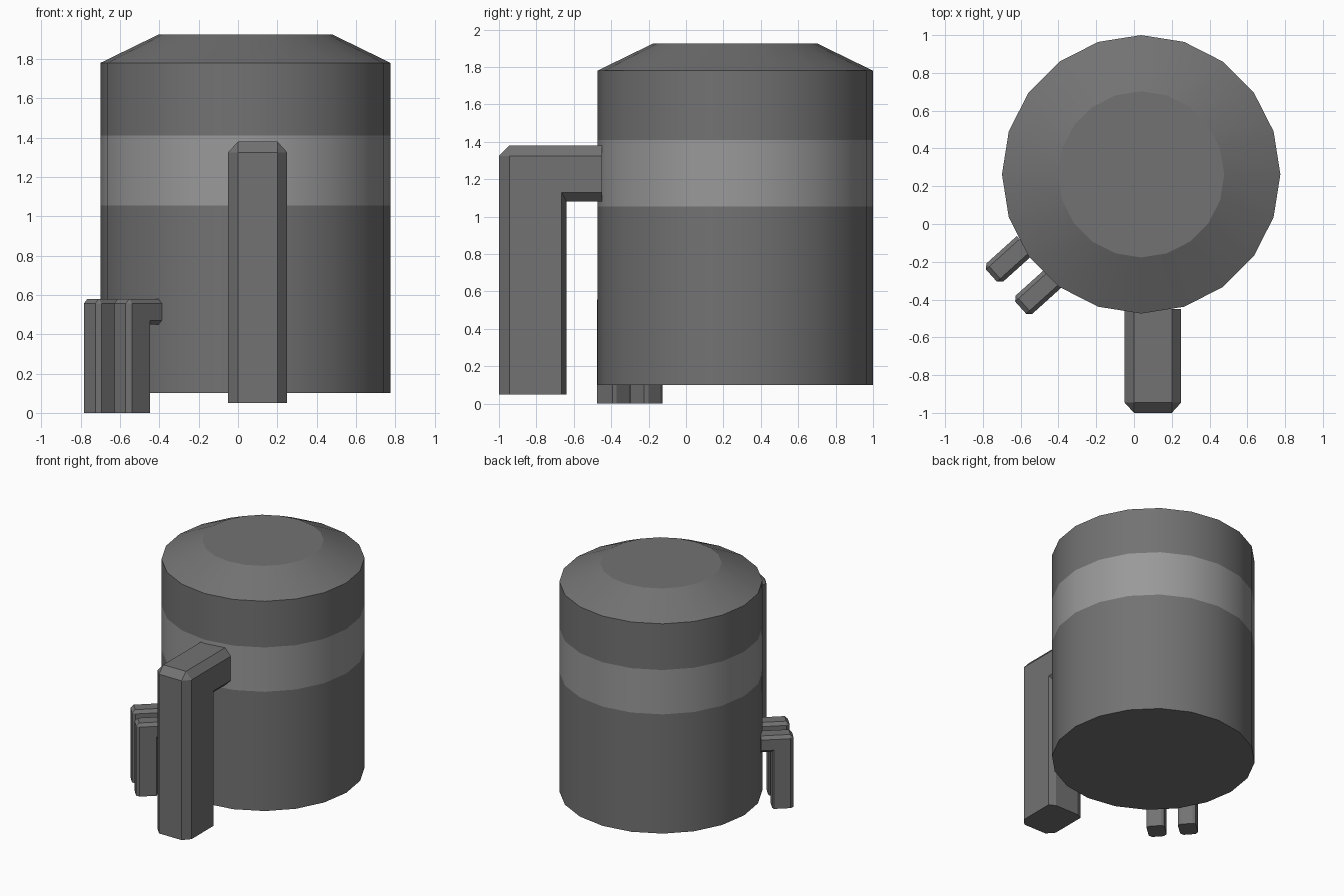
import bpy, bmesh
from math import radians, cos, sin, tau

if "Cube" in bpy.data.objects:
    bpy.data.objects.remove(bpy.data.objects["Cube"])

def finish(bm, name):
    bmesh.ops.remove_doubles(bm, verts=bm.verts, dist=1e-5)
    bmesh.ops.recalc_face_normals(bm, faces=bm.faces)
    mesh = bpy.data.meshes.new(name)
    bm.to_mesh(mesh)
    bm.free()
    ob = bpy.data.objects.new(name, mesh)
    bpy.context.collection.objects.link(ob)
    return ob

def grey(name, v):
    m = bpy.data.materials.new(name)
    m.diffuse_color = (v, v, v, 1)
    m.use_nodes = True
    m.node_tree.nodes["Principled BSDF"].inputs["Base Color"].default_value = m.diffuse_color
    return m

dark, light = grey("dark_metal", 0.17), grey("light_band", 0.32)

# Tank: 20-sided stack of rings with a lighter band and a sloped lid
bm = bmesh.new()
levels = [(0.737, 0.10), (0.737, 1.055), (0.737, 1.41), (0.737, 1.78), (0.44, 1.925)]
N = 20
rings = [[bm.verts.new((r * cos(tau * i / N), r * sin(tau * i / N), z)) for i in range(N)]
         for r, z in levels]
for k in range(len(rings) - 1):
    for i in range(N):
        j = (i + 1) % N
        f = bm.faces.new((rings[k][i], rings[k][j], rings[k + 1][j], rings[k + 1][i]))
        f.material_index = 1 if k == 1 else 0
        f.smooth = True
bm.faces.new(rings[0][::-1])
bm.faces.new(rings[-1])
tank = finish(bm, "tank")
tank.data.materials.append(dark)
tank.data.materials.append(light)
tank.location = (0.038, 0.263, 0)
bpy.context.view_layer.objects.active = tank
tank.select_set(True)
bpy.ops.object.shade_smooth_by_angle(angle=radians(22))
tank.select_set(False)

# Pipes: chamfered elbow, running up and then back along local +y into the tank
FULL = [(0, 0), (0, 1.275), (.055, 1.33), (.55, 1.33), (.55, 1.03), (.36, 1.03), (.36, 0)]
INSET = [(.055, 0), (.055, 1.275), (.055, 1.275), (.55, 1.275), (.55, 1.08), (.335, 1.08), (.335, 0)]

def elbow_pipe(name, loc, heading=90, scale=1.0):
    bm = bmesh.new()
    loops = [[bm.verts.new((x, y, z)) for y, z in outline]
             for x, outline in ((-.15, INSET), (-.10, FULL), (.10, FULL), (.15, INSET))]
    for a, b in zip(loops, loops[1:]):
        for i in range(len(a)):
            j = (i + 1) % len(a)
            bm.faces.new((a[i], a[j], b[j], b[i]))
    bm.faces.new(loops[0])
    bm.faces.new(loops[-1][::-1])
    ob = finish(bm, name)
    ob.data.materials.append(dark)
    ob.location = loc
    ob.rotation_euler.z = radians(heading - 90)
    ob.scale = (scale,) * 3

elbow_pipe("main_pipe", (0.10, -1.0, 0.05))
elbow_pipe("small_pipe_left", (-0.755, -0.273, 0), 42, 0.436)
elbow_pipe("small_pipe_right", (-0.60, -0.443, 0), 42, 0.436)
